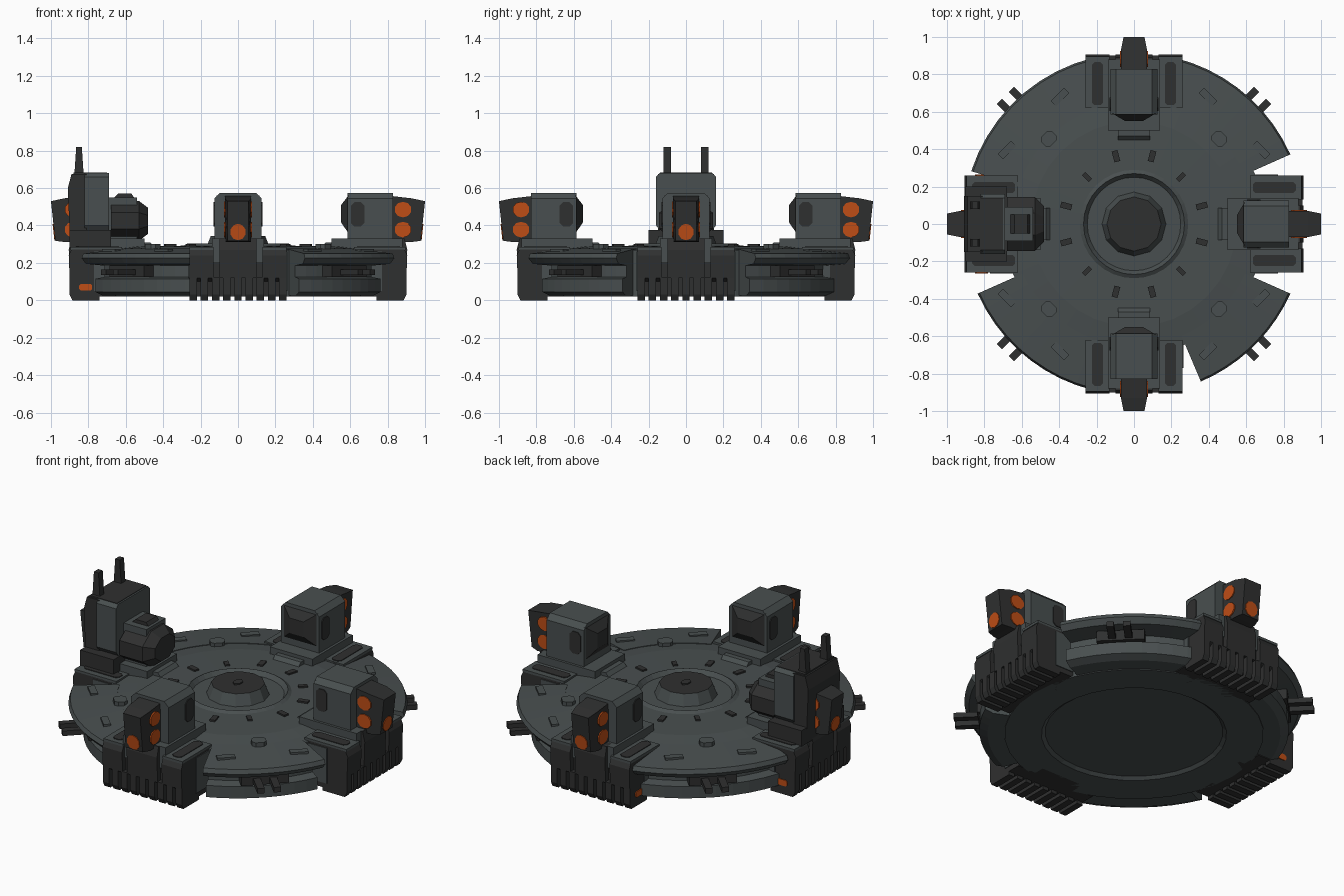
import bpy, bmesh, math
from mathutils import Matrix, Vector

if "Cube" in bpy.data.objects:
    bpy.data.objects.remove(bpy.data.objects["Cube"])


def material(name, col):
    m = bpy.data.materials.new(name)
    m.diffuse_color = (*col, 1)
    m.use_nodes = True
    m.node_tree.nodes["Principled BSDF"].inputs["Base Color"].default_value = m.diffuse_color
    return m


GRAY = material("slate gray", (0.066, 0.078, 0.079))
DARK = material("charcoal", (0.028, 0.029, 0.029))
ORANGE = material("lamp orange", (0.52, 0.075, 0.008))


def finish(name, bm, mats, rot=0.0, rule=None):
    bmesh.ops.remove_doubles(bm, verts=bm.verts, dist=1e-5)
    bmesh.ops.recalc_face_normals(bm, faces=bm.faces)
    if rule:
        for f in bm.faces:
            f.material_index = rule(f)
    bm.transform(Matrix.Rotation(rot, 4, 'Z'))
    me = bpy.data.meshes.new(name)
    bm.to_mesh(me)
    bm.free()
    for m in mats:
        me.materials.append(m)
    ob = bpy.data.objects.new(name, me)
    bpy.context.collection.objects.link(ob)
    return ob


def prism(name, pts, axis, a, b, mat, rot=0.0, warp=None):
    """Extrude a 2D outline along an axis; warp may move each vertex."""
    place = {'x': lambda p, t: (t, p[0], p[1]),
             'y': lambda p, t: (p[0], t, p[1]),
             'z': lambda p, t: (p[0], p[1], t)}[axis]
    bm = bmesh.new()
    ends = []
    for t in (a, b):
        vs = [Vector(place(p, t)) for p in pts]
        ends.append([bm.verts.new(warp(v) if warp else v) for v in vs])
    n = len(pts)
    bm.faces.new(ends[0])
    bm.faces.new(ends[1])
    for i in range(n):
        j = (i + 1) % n
        bm.faces.new((ends[0][i], ends[0][j], ends[1][j], ends[1][i]))
    return finish(name, bm, [mat], rot)


def box(name, x0, x1, y0, y1, z0, z1, mat, rot=0.0, warp=None):
    return prism(name, [(x0, y0), (x1, y0), (x1, y1), (x0, y1)], 'z', z0, z1, mat, rot, warp)


def oval(cx, cy, rx, ry, n=10):
    return [(cx + rx * math.cos(2 * math.pi * (i + .5) / n),
             cy + ry * math.sin(2 * math.pi * (i + .5) / n)) for i in range(n)]


def slot(cx, cy, lx, ly):
    """Rectangle outline with clipped corners."""
    c = min(lx, ly) * 0.5
    return [(cx + sx * (lx - u), cy + sy * (ly - v)) for sx, sy, u, v in
            ((1, 1, 0, c), (1, 1, c, 0), (-1, 1, c, 0), (-1, 1, 0, c),
             (-1, -1, 0, c), (-1, -1, c, 0), (1, -1, c, 0), (1, -1, 0, c))]


def lathe(name, prof, a0, a1, seg, mats, rule=None):
    """Sweep a closed (r, z) profile between two angles in degrees."""
    bm = bmesh.new()
    full = abs(a1 - a0 - 360) < 1e-6
    rings = []
    for i in range(seg + 1):
        a = math.radians(a0 + (a1 - a0) * i / seg)
        rings.append([bm.verts.new((r * math.cos(a), r * math.sin(a), z)) for r, z in prof])
    n = len(prof)
    for i in range(seg):
        for j in range(n):
            k = (j + 1) % n
            if prof[j][0] == 0 and prof[k][0] == 0:
                continue
            bm.faces.new((rings[i][j], rings[i][k], rings[i + 1][k], rings[i + 1][j]))
    if not full:
        bm.faces.new(rings[0])
        bm.faces.new(rings[-1])
    bmesh.ops.remove_doubles(bm, verts=bm.verts, dist=1e-5)
    bmesh.ops.dissolve_degenerate(bm, edges=bm.edges, dist=1e-5)
    return finish(name, bm, mats, 0, rule)


# Central disc with hub seat
lathe("core_disc", [(0, .035), (.48, .035), (.5, .02), (.7, .02), (.7, .268), (.55, .288),
                    (.29, .292), (.27, .305), (.25, .28), (0, .28)], 0, 360, 32, [GRAY])
lathe("hub", [(0, .27), (.175, .27), (.145, .345), (0, .345)], 0, 360, 12, [GRAY, DARK],
      lambda f: 1 if f.normal.z > .9 else 0)
prism("hub_pin", oval(0, 0, .025, .035, 6), 'z', .34, .352, DARK)

# Outer deck sectors with a deeply recessed rim; some stop short of the pods
rim = [(.65, .025), (.79, .025), (.835, .045), (.835, .115), (.78, .125), (.78, .185),
       (.89, .195), (.915, .225), (.905, .25), (.65, .278)]
for a0, a1 in ((24, 76), (104, 162), (204, 256), (293, 336)):
    lathe("deck_sector", rim, a0, a1, 9, [GRAY])
    mid = math.radians(round((a0 + a1) / 2 / 45) * 45)
    # rim hatch, clips and deck fittings on the diagonals
    box("rim_hatch", .77, .84, -.13, .13, .125, .185, DARK, mid)
    for s in (-1, 1):
        box("rim_clip", .83, .972, s * .045 - .02, s * .045 + .02, .135, .165, DARK, mid)
        box("deck_strip", .74, .78, s * .2 - .05, s * .2 + .05, .26, .273, GRAY, mid)
    prism("deck_fitting", slot(.645, 0, .035, .04), 'z', .27, .3, GRAY, mid)
    box("ring_fitting", .33, .38, -.013, .013, .28, .3, DARK, mid)
for k in range(4):
    for s in (-.26, .26):
        box("ring_fitting", .345, .405, -.016, .016, .28, .3, DARK, k * math.pi / 2 + s)


def head_taper(v):
    if v.x > .95:
        v.y *= .8
    return v


def nose_taper(v):
    if v.x < .57:
        v.y *= .4
        v.z = .465 + (v.z - .465) * .45
    return v


def lean(v):
    v.x += (v.z - .36) * .11
    return v


# Four pods, built pointing along +x and turned into place
for k in range(4):
    R = k * math.pi / 2
    # central rail and outer block
    box("pod_rail", .5, .88, -.14, .14, .2, .33, GRAY, R)
    prism("pod_ramp", [(.44, .28), (.47, .31), (.55, .31), (.55, .28)], 'y', -.085, .085, GRAY, R)
    box("pod_core", .6, .87, -.14, .14, .02, .25, DARK, R)
    prism("pod_front_plate", [(.84, .12), (.9, .12), (.905, .27), (.89, .33), (.84, .33)],
          'y', -.1, .1, DARK, R)
    for s in (-1, 1):
        y0, y1 = sorted((s * .13, s * .26))
        prism("pod_side_block", [(.62, .06), (.66, .02), (.86, .02), (.87, .1), (.9, .12),
                                 (.905, .24), (.89, .272), (.62, .272)], 'y', y0, y1, DARK, R)
        box("pod_top_plate", .62, .895, y0, y1, .27, .285, GRAY, R)
        box("pod_side_panel", .63, .77, min(s * .25, s * .265), max(s * .25, s * .265),
            .05, .26, GRAY, R)
        prism("pod_slot", slot(.75, s * .195, .115, .03), 'z', .28, .289, DARK, R)
    # cooling teeth under the outer edge
    for i in range(9):
        y = -.24 + i * .06
        prism("pod_tooth", [(.74, 0), (.885, 0), (.9, .03), (.9, .125), (.74, .125)],
              'y', y - .02, y + .02, DARK, R)
    # lamp head
    prism("lamp_head", [(.8, .33), (.84, .312), (.93, .312), (.977, .318), (1, .53),
                        (.93, .545), (.8, .56)], 'y', -.07, .07, DARK, R, head_taper)
    for s in (-1, 1):
        a, b = sorted((s * .066, s * .074))
        for z in (.378, .485):
            prism("side_lamp", oval(.882, z, .046, .042), 'y', a, b, ORANGE, R)
    prism("front_lamp", oval(0, .365, .042, .044), 'x', .977, .986, ORANGE, R, lean)

    if k != 2:
        # gray turret housing with dark inner nose
        prism("turret_body", [(-.125, .32), (.125, .32), (.125, .545), (.095, .575),
                              (-.095, .575), (-.125, .545)], 'x', .585, .83, GRAY, R)
        box("turret_nose", .55, .59, -.115, .115, .36, .56, DARK, R, nose_taper)
        for s in (-1, 1):
            a, b = sorted((s * .12, s * .13))
            prism("turret_vent", slot(.64, .46, .035, .065), 'y', a, b, DARK, R)
    else:
        # tall control tower
        box("tower_base", .68, .9, -.2, .2, .28, .375, DARK, R)
        prism("tower_front", [(-.13, .36), (.13, .36), (.16, .4), (.16, .66), (.14, .68),
                              (-.14, .68), (-.16, .66), (-.16, .4)], 'x', .69, .82, GRAY, R)
        prism("tower_back", [(.81, .36), (.9, .36), (.91, .6), (.89, .675), (.81, .675)],
              'y', -.15, .15, DARK, R)
        box("tower_roof", .7, .88, -.14, .14, .67, .683, DARK, R)
        for s in (-1, 1):
            prism("antenna", [(.825, .67), (.875, .67), (.865, .82), (.835, .82)],
                  'y', s * .1 - .02, s * .1 + .02, DARK, R)
        # round drum facing the hub
        prism("drum", oval(0, .425, .155, .115, 8), 'x', .53, .68, DARK, R)
        prism("drum_face", oval(0, .425, .155, .115, 8), 'x', .48, .53, DARK, R,
              lambda v: Vector((v.x, v.y * .65, .425 + (v.z - .425) * .65)) if v.x < .5 else v)
        box("drum_bracket", .54, .7, -.09, .09, .33, .55, GRAY, R)
        prism("drum_cap", [(.55, .54), (.57, .57), (.64, .57), (.67, .54)],
              'y', -.05, .05, DARK, R)

# Small marker lamps low on the pod sides
for k, s in ((2, 1), (2, -1), (1, 1)):
    a, b = sorted((s * .256, s * .265))
    prism("marker_lamp", slot(.815, .07, .035, .018), 'y', a, b, ORANGE, k * math.pi / 2)
